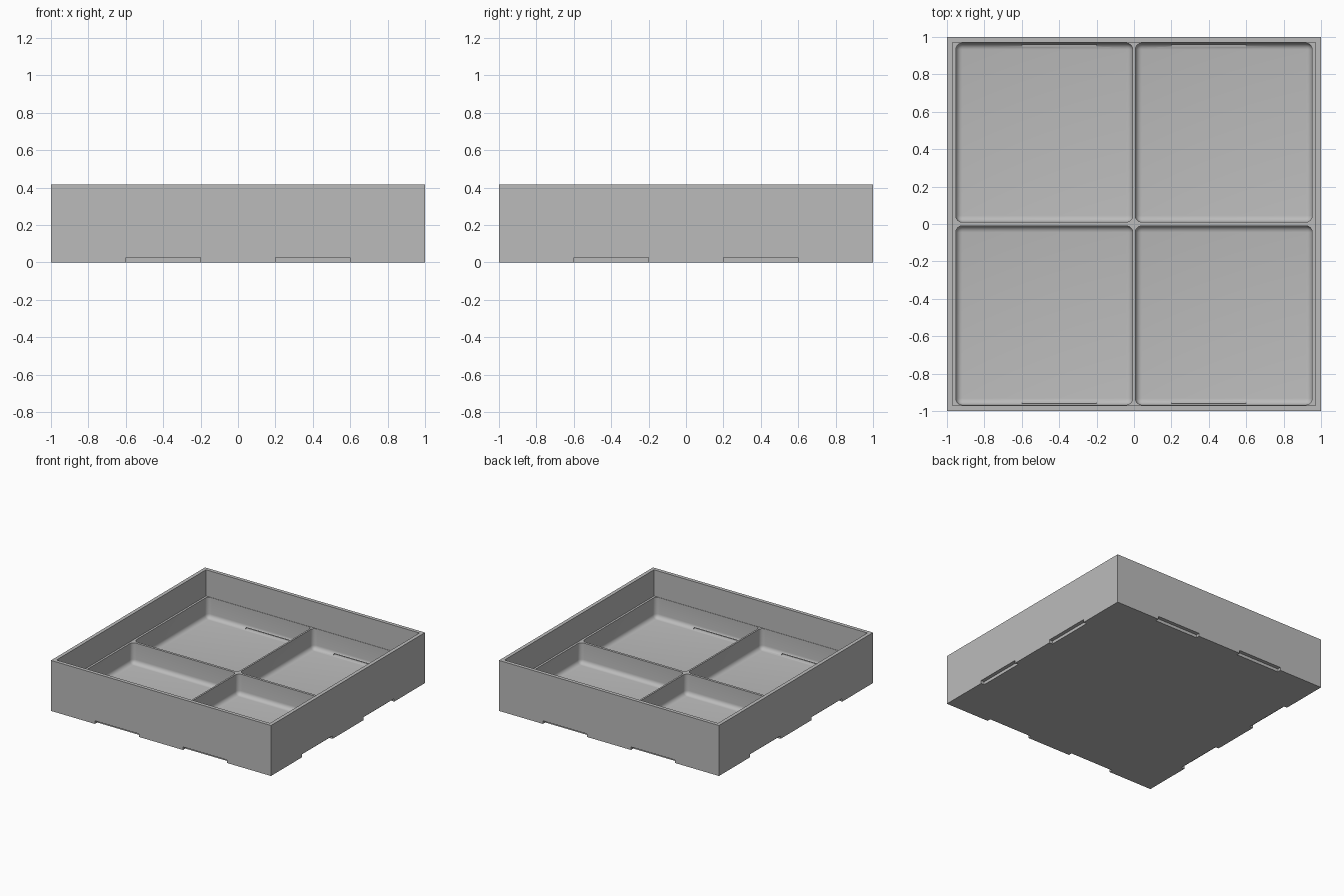
import bpy
import bmesh
from math import radians
from mathutils import Vector

if "Cube" in bpy.data.objects:
    bpy.data.objects.remove(bpy.data.objects["Cube"], do_unlink=True)

HEIGHT = 0.415
INNER = 0.97        # inner face of the outer wall
DIVIDER_TOP = 0.2
FLOOR = 0.03

grey = bpy.data.materials.new("plain grey")
grey.use_nodes = True
grey.diffuse_color = (0.5, 0.5, 0.5, 1)
grey.node_tree.nodes["Principled BSDF"].inputs["Base Color"].default_value = (0.5, 0.5, 0.5, 1)


def box(name, low, high, fillet=0):
    """Box between two corners; a fillet rounds all edges except the top ones."""
    low, high = Vector(low), Vector(high)
    bm = bmesh.new()
    bmesh.ops.create_cube(bm, size=1)
    bmesh.ops.scale(bm, vec=high - low, verts=bm.verts)
    bmesh.ops.translate(bm, vec=(low + high) / 2, verts=bm.verts)
    if fillet:
        edges = [e for e in bm.edges if min(v.co.z for v in e.verts) < high.z - 0.001]
        bmesh.ops.bevel(bm, geom=edges, offset=fillet, segments=6, profile=0.5, affect='EDGES')
    mesh = bpy.data.meshes.new(name)
    bm.to_mesh(mesh)
    bm.free()
    obj = bpy.data.objects.new(name, mesh)
    bpy.context.collection.objects.link(obj)
    mesh.materials.append(grey)
    return obj


def cut(target, cutter):
    mod = target.modifiers.new("cut", 'BOOLEAN')
    mod.operation = 'DIFFERENCE'
    mod.solver = 'EXACT'
    mod.object = cutter
    cutter.hide_render = True
    bpy.context.view_layer.objects.active = target
    bpy.ops.object.modifier_apply(modifier=mod.name)
    bpy.data.objects.remove(cutter, do_unlink=True)


# Outer tray with an open space above the dividers
tray = box("divided_tray", (-1, -1, 0), (1, 1, HEIGHT))
cut(tray, box("open_space", (-INNER, -INNER, DIVIDER_TOP), (INNER, INNER, 0.5)))

# Four compartments with rounded corners and floors
for sx in (-1, 1):
    for sy in (-1, 1):
        xs = sorted((sx * 0.007, sx * 0.953))
        ys = sorted((sy * 0.01, sy * 0.967))
        cut(tray, box("compartment", (xs[0], ys[0], FLOOR), (xs[1], ys[1], 0.3), 0.035))

# Two finger notches under each side, and thin slots inside front and back
for side in (-1, 1):
    near, far = sorted((side * INNER, side * 1.1))
    slot_near, slot_far = sorted((side * 0.94, side * 0.974))
    for start in (-0.6, 0.2):
        end = start + 0.4
        cut(tray, box("notch", (start, near, -0.1), (end, far, 0.025)))
        cut(tray, box("notch", (near, start, -0.1), (far, end, 0.025)))
        cut(tray, box("slot", (start, slot_near, 0.034), (end, slot_far, 0.044)))

# Smooth fillets, sharp edges
bpy.ops.object.select_all(action='DESELECT')
tray.select_set(True)
bpy.context.view_layer.objects.active = tray
bpy.ops.object.shade_smooth_by_angle(angle=radians(30))
